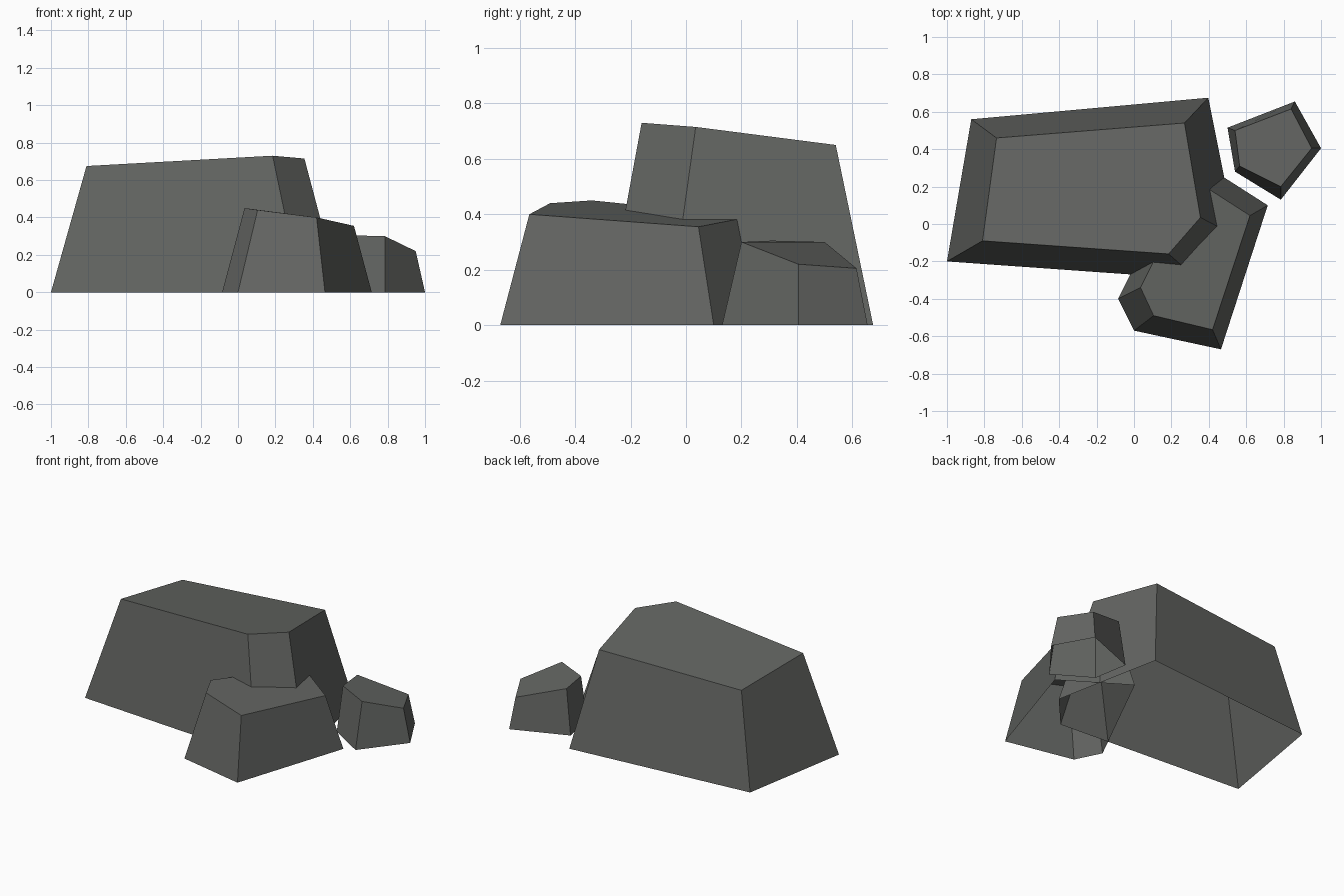
import bpy

# One dark grey stone colour
stone = bpy.data.materials.new("dark_grey_stone")
stone.diffuse_color = (0.125, 0.13, 0.122, 1.0)


def rock(name, base, top):
    """Open-bottomed faceted rock: ground outline tapering to a tilted top (both counter-clockwise)."""
    n = len(base)
    verts = [(x, y, 0.0) for x, y in base] + top
    faces = [(i, (i + 1) % n, n + (i + 1) % n, n + i) for i in range(n)]
    faces.append(tuple(range(n, 2 * n)))
    mesh = bpy.data.meshes.new(name)
    mesh.from_pydata(verts, [], faces)
    mesh.materials.append(stone)
    mesh.update()
    obj = bpy.data.objects.new(name, mesh)
    bpy.context.collection.objects.link(obj)
    return obj


# Large boulder
rock("large_boulder",
     [(-1.0, -0.2), (0.338, -0.295), (0.545, -0.065), (0.397, 0.675), (-0.87, 0.56)],
     [(-0.81, -0.09, 0.675), (0.185, -0.16, 0.73), (0.355, 0.035, 0.715),
      (0.27, 0.54, 0.65), (-0.735, 0.46, 0.614)])

# Medium boulder, pushed into the large one
rock("medium_boulder",
     [(0.0, -0.57), (0.465, -0.67), (0.715, 0.1), (0.30, 0.365), (-0.085, -0.40)],
     [(0.105, -0.49, 0.44), (0.42, -0.565, 0.40), (0.62, 0.045, 0.355),
      (0.323, 0.236, 0.392), (0.035, -0.34, 0.45)])

# Small separate stone
rock("small_stone",
     [(0.54, 0.28), (0.785, 0.13), (1.0, 0.405), (0.86, 0.655), (0.5, 0.515)],
     [(0.565, 0.31, 0.305), (0.785, 0.2, 0.30), (0.95, 0.405, 0.22),
      (0.84, 0.615, 0.205), (0.54, 0.50, 0.30)])
